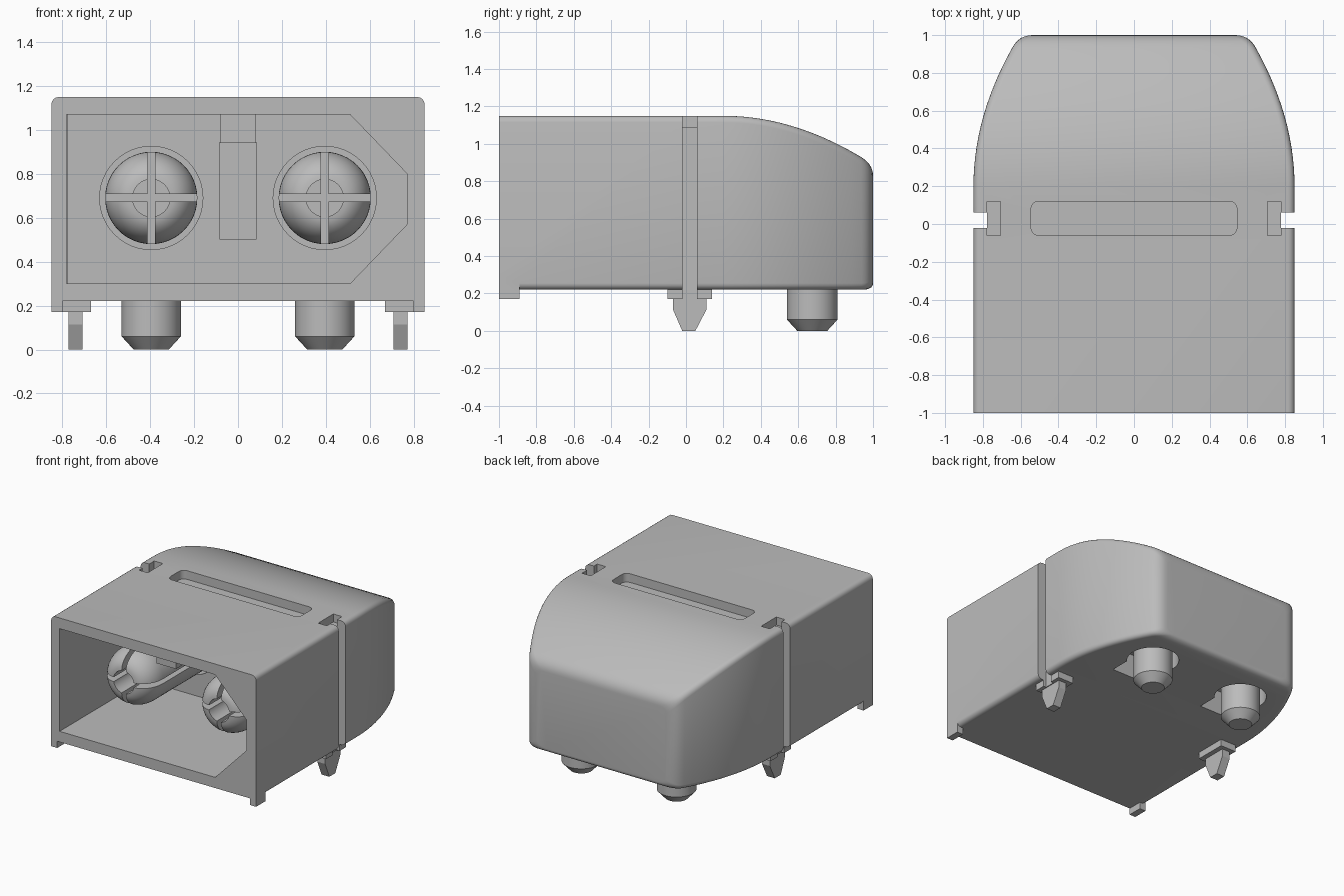
import bpy, bmesh, math
from mathutils import Matrix

if "Cube" in bpy.data.objects:
    bpy.data.objects.remove(bpy.data.objects["Cube"], do_unlink=True)

grey = bpy.data.materials.new("plain_grey")
grey.use_nodes = True
grey.diffuse_color = (0.5, 0.5, 0.5, 1)
grey.node_tree.nodes["Principled BSDF"].inputs["Base Color"].default_value = (0.5, 0.5, 0.5, 1)


def finish(name, bm):
    bmesh.ops.recalc_face_normals(bm, faces=bm.faces)
    mesh = bpy.data.meshes.new(name)
    bm.to_mesh(mesh)
    bm.free()
    mesh.materials.append(grey)
    obj = bpy.data.objects.new(name, mesh)
    bpy.context.collection.objects.link(obj)
    return obj


def box(name, x, y, z):
    bm = bmesh.new()
    bmesh.ops.create_cube(bm, size=1)
    for v in bm.verts:
        for i, (lo, hi) in enumerate((x, y, z)):
            v.co[i] = lo if v.co[i] < 0 else hi
    return finish(name, bm)


def prism(name, points, axis, lo, hi):
    """Extrude a flat outline along axis (0, 1 or 2)."""
    bm = bmesh.new()
    verts = []
    for p in points:
        co = list(p)
        co.insert(axis, lo)
        verts.append(bm.verts.new(co))
    face = bm.faces.new(verts)
    out = bmesh.ops.extrude_face_region(bm, geom=[face])
    for v in out["geom"]:
        if isinstance(v, bmesh.types.BMVert):
            v.co[axis] = hi
    return finish(name, bm)


def lathe(name, profile, centre, along_y=False):
    """Revolve (radius, height) points about z, or about y."""
    bm = bmesh.new()
    verts = [bm.verts.new((r, 0, h)) for r, h in profile]
    edges = [bm.edges.new(pair) for pair in zip(verts, verts[1:])]
    bmesh.ops.spin(bm, geom=verts + edges, cent=(0, 0, 0), axis=(0, 0, 1),
                   angle=2 * math.pi, steps=48, use_merge=True)
    bmesh.ops.remove_doubles(bm, verts=bm.verts, dist=0.0001)
    if along_y:
        bm.transform(Matrix.Rotation(-math.pi / 2, 4, "X"))
    bm.transform(Matrix.Translation(centre))
    return finish(name, bm)


def boolean(obj, tool, operation="DIFFERENCE"):
    mod = obj.modifiers.new("cut", "BOOLEAN")
    mod.operation = operation
    mod.solver = "EXACT"
    mod.object = tool
    bpy.context.view_layer.objects.active = obj
    bpy.ops.object.modifier_apply(modifier=mod.name)
    bpy.data.objects.remove(tool, do_unlink=True)


def smooth(obj):
    bpy.ops.object.select_all(action="DESELECT")
    obj.select_set(True)
    bpy.context.view_layer.objects.active = obj
    bpy.ops.object.shade_smooth_by_angle(angle=math.radians(30))


def mirrored(x, side):
    return tuple(sorted((x[0] * side, x[1] * side)))


# Housing shell: stations of (y, half width, bottom, top) lofted to the back
stations = [(-1, 0.85, 0.22, 1.15)]
for i in range(15):
    d = 0.74 * i / 14
    stations.append((0.2 + d, 0.85 - d * d / 2.62, 0.22, 1.15 - d * d / 2.46))


def bezier(a, b, c, t):
    return a * (1 - t) ** 2 + 2 * b * t * (1 - t) + c * t * t


start, knee, end = stations[-1], (1, 0.606, 0.22, 0.89), (1, 0.535, 0.255, 0.83)
for i in range(1, 7):
    stations.append(tuple(bezier(a, b, c, i / 6) for a, b, c in zip(start, knee, end)))

bm = bmesh.new()
rings = [[bm.verts.new(co) for co in ((-w, y, lo), (w, y, lo), (w, y, hi), (-w, y, hi))]
         for y, w, lo, hi in stations]
bm.faces.new(rings[0])
bm.faces.new(rings[-1])
long_edges = []
for a, b in zip(rings, rings[1:]):
    for k in range(4):
        n = (k + 1) % 4
        bm.faces.new((a[k], a[n], b[n], b[k]))
        long_edges.append(bm.edges.get((a[k], b[k])))
bmesh.ops.recalc_face_normals(bm, faces=bm.faces)
bmesh.ops.bevel(bm, geom=long_edges, offset=0.035, segments=4, profile=0.5,
                affect="EDGES", clamp_overlap=False)
housing = finish("housing", bm)

# Front opening, keyed with two cut corners
boolean(housing, prism("opening", [(-0.78, 0.3), (0.51, 0.3), (0.77, 0.57), (0.77, 0.8),
                                   (0.51, 1.07), (-0.78, 1.07)], 1, -1.1, 0))

# Rounded slot in the roof
slot = []
for q, (sx, sy) in enumerate(((1, 1), (-1, 1), (-1, -1), (1, -1))):
    for k in range(6):
        a = math.pi / 2 * (q + k / 5)
        slot.append((sx * 0.505 + 0.04 * math.cos(a), 0.03 + sy * 0.05 + 0.04 * math.sin(a)))
boolean(housing, prism("roof_slot", slot, 2, 1.085, 1.3))

for side in (-1, 1):
    # Side feet, clip shoulders, clip groove and its roof notch
    boolean(housing, box("foot", mirrored((0.8, 0.85), side), (-1, -0.89), (0.17, 0.3)), "UNION")
    boolean(housing, box("shoulder", mirrored((0.67, 0.8), side), (-0.1, 0.14), (0.17, 0.25)), "UNION")
    boolean(housing, box("groove", mirrored((0.778, 1), side), (-0.02, 0.06), (0, 1.3)))
    boolean(housing, box("notch", mirrored((0.707, 0.779), side), (-0.06, 0.12), (1.09, 1.3)))
    # Round socket for each contact and the keyhole below its leg
    x = side * 0.395
    boolean(housing, lathe("socket", [(0, -0.1), (0.235, -0.1), (0.235, 0.12), (0, 0.12)],
                           (x, 0, 0.69), True))
    boolean(housing, box("leg_slot", (x - 0.13, x + 0.13), (0.4, 0.675), (0.1, 0.4)))
    boolean(housing, lathe("leg_hole", [(0, 0.1), (0.18, 0.1), (0.18, 0.4), (0, 0.4)], (x, 0.675, 0)))
smooth(housing)

# Latch block under the roof and keying plate on the inner wall
box("latch_block", (-0.08, 0.08), (-0.85, -0.6), (0.94, 1.075))
box("key_plate", (-0.085, 0.085), (-0.04, 0.01), (0.5, 0.945))

nose = [(0.085 + 0.125 * math.sin(a), -0.62 - 0.17 * math.cos(a))
        for a in (math.pi / 2 * k / 10 for k in range(11))]
for side, label in ((1, "left"), (-1, "right")):
    x = side * 0.395
    # Round contact with a hollow core and crossed slits
    contact = lathe(label + "_contact", [(0, -0.3), (0.085, -0.3)] + nose + [(0.21, 0.13), (0, 0.13)],
                    (x, 0, 0.69), True)
    boolean(contact, box("slit", (x - 0.017, x + 0.017), (-1, -0.15), (0.4, 1)))
    boolean(contact, box("slit", (x - 0.3, x + 0.3), (-1, -0.15), (0.673, 0.707)))
    smooth(contact)
    # Solder leg
    smooth(lathe(label + "_solder_leg", [(0, 0), (0.08, 0), (0.135, 0.06), (0.135, 0.41), (0, 0.41)],
                 (x, 0.675, 0)))
    # Pointed clip leg
    prism(label + "_clip_leg", [(-0.02, 0), (0.05, 0), (0.11, 0.115), (0.11, 0.18),
                                (-0.07, 0.18), (-0.07, 0.115)], 0, side * 0.707, side * 0.772)
